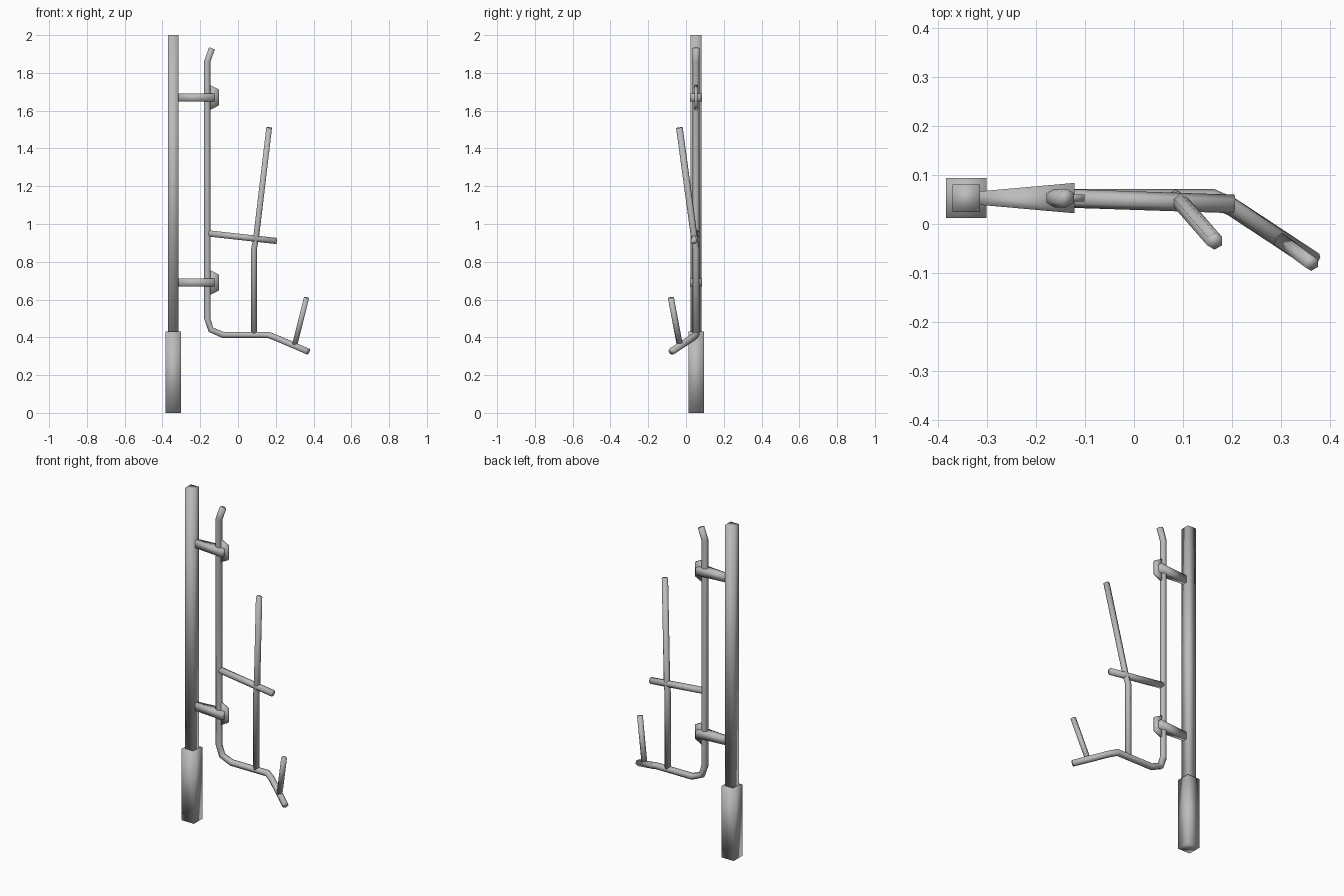
import bpy, bmesh, math
from mathutils import Vector

if "Cube" in bpy.data.objects:
    bpy.data.objects.remove(bpy.data.objects["Cube"], do_unlink=True)

steel = bpy.data.materials.new("grey_steel")
steel.use_nodes = True
COLOUR = (0.5, 0.5, 0.5, 1)
steel.diffuse_color = COLOUR
steel.node_tree.nodes["Principled BSDF"].inputs["Base Color"].default_value = COLOUR


def finish(name, bm):
    bmesh.ops.recalc_face_normals(bm, faces=bm.faces)
    for face in bm.faces:
        face.smooth = True
    mesh = bpy.data.meshes.new(name)
    bm.to_mesh(mesh)
    bm.free()
    mesh.materials.append(steel)
    obj = bpy.data.objects.new(name, mesh)
    bpy.context.collection.objects.link(obj)
    return obj


def loft(name, rings):
    """Skin a list of point rings and cap both ends."""
    bm = bmesh.new()
    loops = [[bm.verts.new(p) for p in ring] for ring in rings]
    n = len(loops[0])
    for a, b in zip(loops, loops[1:]):
        for i in range(n):
            j = (i + 1) % n
            bm.faces.new((a[i], a[j], b[j], b[i]))
    bm.faces.new(loops[0])
    bm.faces.new(loops[-1])
    return finish(name, bm)


def rod(name, points, radius=0.019, sides=6):
    """Sweep a six-sided bar along a bent path."""
    pts = [Vector(p) for p in points]
    rings = []
    for i, p in enumerate(pts):
        before = (p - pts[max(i - 1, 0)]).normalized()
        after = (pts[min(i + 1, len(pts) - 1)] - p).normalized()
        along = (before + after).normalized()
        u = (Vector((0, 1, 0)) - along * along.y).normalized()
        v = along.cross(u)
        angles = [math.tau * k / sides for k in range(sides)]
        rings.append([p + radius * (u * math.cos(a) + v * math.sin(a)) for a in angles])
    return loft(name, rings)


def square(x, y, z, h):
    return [(x - h, y - h, z), (x + h, y - h, z), (x + h, y + h, z), (x - h, y + h, z)]


PX, PY = -0.343, 0.053

# Square post in its wider ground sleeve
loft("post", [square(PX, PY, z, 0.028) for z in (0.40, 2.0)])
loft("post_sleeve", [square(PX, PY, z, 0.041) for z in (0, 0.43)])

# Two flared arms, each with a clamp plate that grips the rod
for label, z in (("lower", 0.69), ("upper", 1.67)):
    rings = []
    for x, w in ((-0.325, 0.013), (-0.122, 0.031)):
        rings.append([(x, PY + sy * w, z + sz * 0.022)
                      for sy, sz in ((-1, -1), (1, -1), (1, 1), (-1, 1))])
    loft(label + "_arm", rings)
    outline = ((-0.155, -0.07), (-0.101, -0.042), (-0.101, 0.042), (-0.155, 0.07))
    loft(label + "_clamp_plate",
         [[(x, y, z + dz) for x, dz in outline] for y in (PY - 0.007, PY + 0.007)])

# Long bent rod, from the hooked tip down to the kicked-out foot
rod("main_rod", [(-0.138, PY, 1.93), (-0.163, PY, 1.86), (-0.163, PY, 0.50),
                 (-0.143, PY, 0.44), (-0.08, PY, 0.413), (0.16, PY, 0.413),
                 (0.20, 0.035, 0.398), (0.37, -0.077, 0.325)])

# Branches welded to the rod
rod("cross_bar", [(-0.155, PY, 0.95), (0.205, 0.041, 0.91)])
rod("upright_bar", [(0.085, PY, 0.42), (0.085, PY, 0.87), (0.095, 0.045, 0.92),
                    (0.165, -0.035, 1.51)], 0.0175)
rod("short_prong", [(0.299, -0.032, 0.355), (0.363, -0.080, 0.61)], 0.016)
